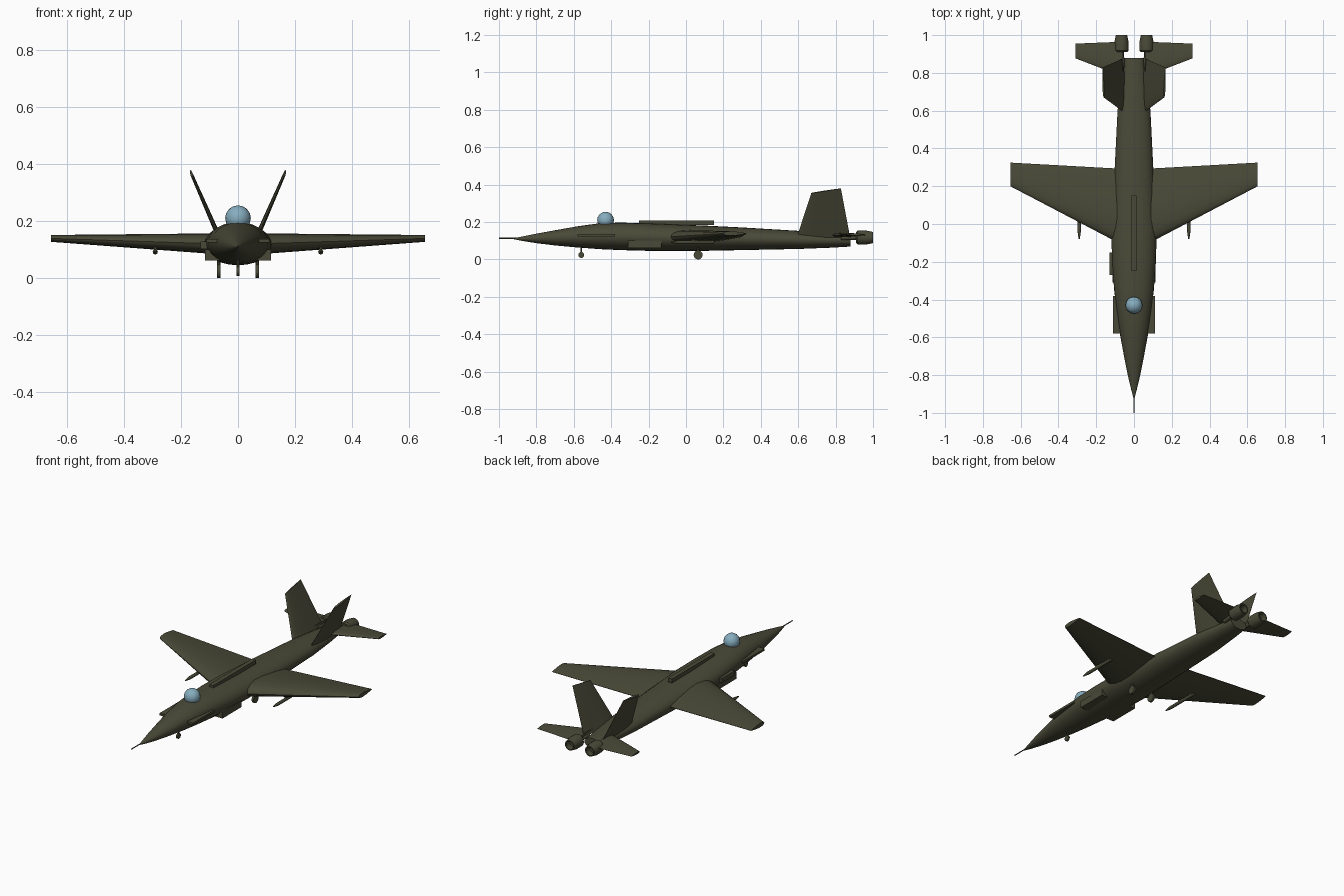
import bpy, bmesh, math
from mathutils import Vector, Matrix

if "Cube" in bpy.data.objects:
    bpy.data.objects.remove(bpy.data.objects["Cube"])


def material(name, rgb):
    m = bpy.data.materials.new(name)
    m.diffuse_color = (*rgb, 1)
    m.use_nodes = True
    m.node_tree.nodes["Principled BSDF"].inputs["Base Color"].default_value = m.diffuse_color
    return m


OLIVE = material("olive_paint", (0.068, 0.068, 0.04))
GLASS = material("canopy_blue", (0.24, 0.42, 0.52))


def finish(name, bm, mat=OLIVE, angle=35):
    bmesh.ops.recalc_face_normals(bm, faces=bm.faces[:])
    me = bpy.data.meshes.new(name)
    bm.to_mesh(me)
    bm.free()
    me.materials.append(mat)
    ob = bpy.data.objects.new(name, me)
    bpy.context.collection.objects.link(ob)
    bpy.ops.object.select_all(action='DESELECT')
    bpy.context.view_layer.objects.active = ob
    ob.select_set(True)
    bpy.ops.object.shade_smooth_by_angle(angle=math.radians(angle))
    return ob


def loft(name, rings):
    """Skin a list of equal-length closed point loops, capping both ends."""
    bm = bmesh.new()
    loops = [[bm.verts.new(p) for p in r] for r in rings]
    n = len(loops[0])
    for a, b in zip(loops, loops[1:]):
        for i in range(n):
            j = (i + 1) % n
            bm.faces.new((a[i], a[j], b[j], b[i]))
    bm.faces.new(loops[0])
    bm.faces.new(loops[-1])
    return finish(name, bm)


def ellipse(x, y, z, rx, rz, n=24):
    return [(x + rx * math.cos(2 * math.pi * i / n), y,
             z + rz * math.sin(2 * math.pi * i / n)) for i in range(n)]


def airfoil(lead, trail, thick, normal):
    """Streamlined section from leading to trailing edge."""
    lead, trail, normal = Vector(lead), Vector(trail), Vector(normal).normalized()
    ts = [0, .015, .06, .15, .3, .5, .75, 1]

    def half(t):
        return thick * 5 * (.2969 * t ** .5 - .126 * t - .3516 * t * t
                            + .2843 * t ** 3 - .1 * t ** 4)
    up = [lead.lerp(trail, t) + normal * half(t) for t in ts]
    low = [lead.lerp(trail, t) - normal * half(t) for t in ts[-1:0:-1]]
    return up + low


def box(name, x0, x1, y0, y1, z0, z1):
    bm = bmesh.new()
    bmesh.ops.create_cube(bm, size=1)
    bmesh.ops.scale(bm, vec=(abs(x1 - x0), y1 - y0, z1 - z0), verts=bm.verts)
    bmesh.ops.translate(bm, vec=((x0 + x1) / 2, (y0 + y1) / 2, (z0 + z1) / 2), verts=bm.verts)
    return finish(name, bm)


def rod(name, a, b, r, r2=None, n=16):
    a, b = Vector(a), Vector(b)
    d = b - a
    bm = bmesh.new()
    rot = d.to_track_quat('Z', 'Y').to_matrix().to_4x4()
    bmesh.ops.create_cone(bm, cap_ends=True, segments=n, radius1=r,
                          radius2=r if r2 is None else r2, depth=d.length,
                          matrix=Matrix.Translation((a + b) / 2) @ rot)
    return finish(name, bm)


# Fuselage: y, half width, bottom z, top z
STATIONS = [(-.925, .002, .109, .113), (-.88, .014, .1, .122), (-.8, .033, .087, .138),
            (-.7, .053, .075, .156), (-.58, .075, .064, .177), (-.46, .092, .055, .194),
            (-.35, .105, .05, .197), (-.2, .116, .046, .193), (-.05, .12, .045, .187),
            (.1, .111, .046, .181), (.3, .102, .05, .171), (.6, .087, .056, .153),
            (.78, .066, .063, .139), (.88, .052, .069, .13)]
loft("fuselage", [ellipse(0, y, (lo + hi) / 2, w, (hi - lo) / 2) for y, w, lo, hi in STATIONS])

# Nose probe, dorsal spine
rod("nose_probe", (0, -1, .113), (0, -.9, .113), .003, n=8)
box("dorsal_spine", -.013, .013, -.25, .15, .185, .208)

# Canopy bubble
bm = bmesh.new()
bmesh.ops.create_uvsphere(bm, u_segments=16, v_segments=8, radius=.045,
                          matrix=Matrix.Translation((0, -.43, .21)))
finish("canopy", bm, GLASS)

# Nose landing gear
rod("nose_strut", (0, -.56, .025), (0, -.56, .08), .005, n=8)
rod("nose_wheel", (-.005, -.56, .024), (.005, -.56, .024), .016)

# Cannon fairing on the left side
box("cannon_fairing", -.131, -.09, -.27, -.15, .102, .128)

for s, side in ((1, "right"), (-1, "left")):
    # Main wing
    loft(side + "_wing", [
        airfoil((s * .04, -.122, .119), (s * .04, .291, .119), .076, (0, 0, 1)),
        airfoil((s * .655, .2, .139), (s * .655, .325, .139), .024, (0, 0, 1))])
    # Canted tail fin
    nrm = (s * .92, 0, -.39)
    loft(side + "_tail_fin", [
        airfoil((s * .056, .593, .12), (s * .056, .877, .12), .018, nrm),
        airfoil((s * .16, .67, .355), (s * .167, .828, .38), .01, nrm)])
    # Tailplane
    loft(side + "_tailplane", [
        airfoil((s * .058, .78, .13), (s * .058, .965, .13), .022, (0, 0, 1)),
        airfoil((s * .31, .877, .134), (s * .31, .955, .134), .012, (0, 0, 1))])
    # Engine nozzle with recessed outlet
    profile = [(.91, .03), (.918, .037), (.965, .037), (1, .03), (1, .024), (.965, .022)]
    loft(side + "_nozzle", [ellipse(s * .066, y, .117, r, r, 20) for y, r in profile])
    rod(side + "_engine_pipe", (s * .06, .83, .115), (s * .066, .915, .117), .012)
    # Side strake, intake, wing store with pylon
    box(side + "_strake", s * .05, s * .11, -.58, -.38, .124, .137)
    box(side + "_intake", s * .06, s * .115, -.31, -.13, .062, .1)
    rod(side + "_store_body", (s * .29, -.04, .092), (s * .29, .15, .092), .009)
    rod(side + "_store_tip", (s * .29, -.08, .092), (s * .29, -.04, .092), .003, .009)
    box(side + "_pylon", s * .286, s * .294, .03, .14, .092, .125)
    # Main landing gear
    rod(side + "_main_strut", (s * .067, .065, .025), (s * .067, .065, .09), .006, n=8)
    rod(side + "_main_wheel", (s * .061, .065, .024), (s * .073, .065, .024), .024, n=20)
